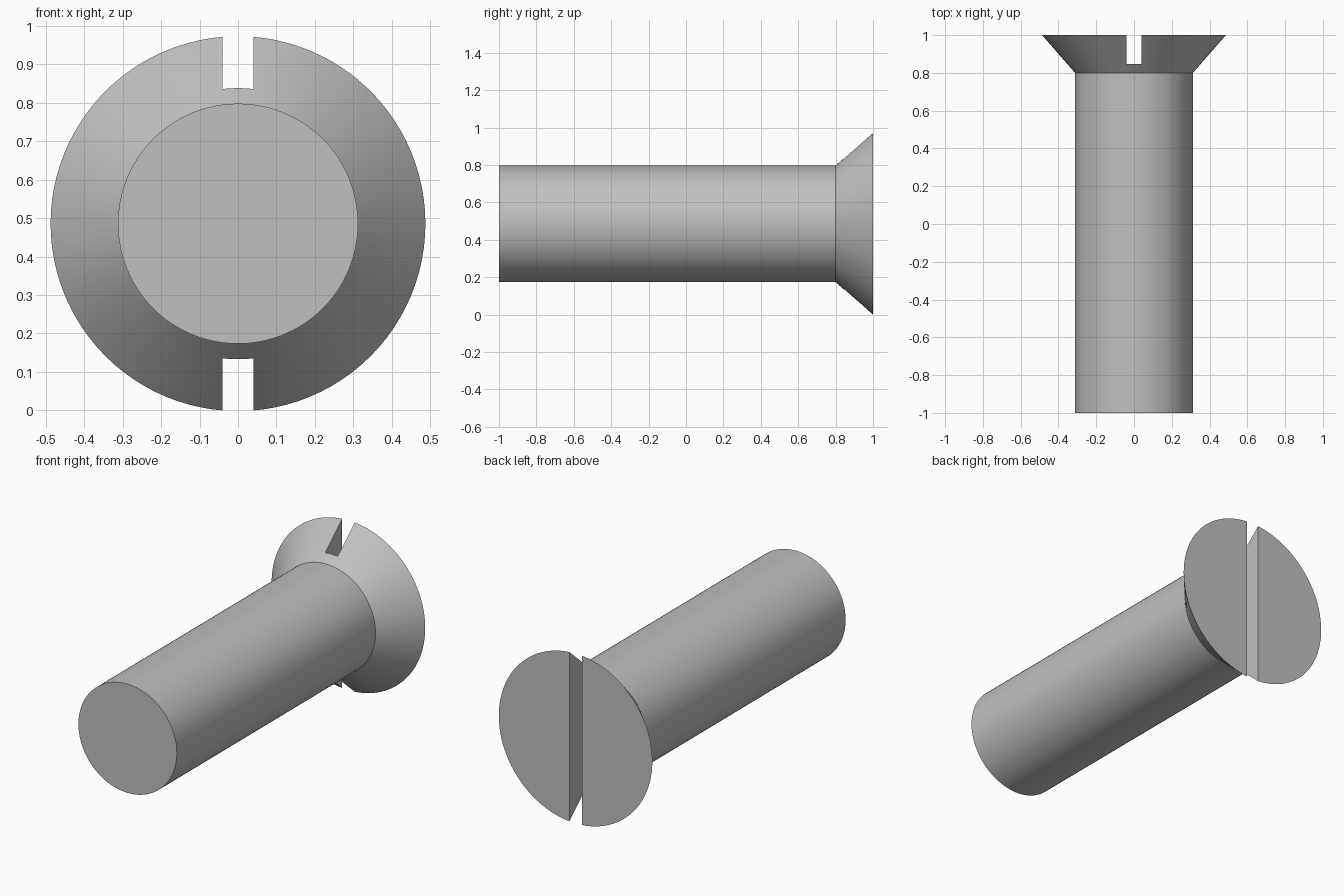
import bpy
import bmesh
import math
from mathutils import Matrix, Vector

old = bpy.data.objects.get("Cube")
if old:
    bpy.data.objects.remove(old, do_unlink=True)

SEGMENTS = 96
SHAFT_R, HEAD_R = 0.312, 0.487
HEAD_START, SLOT_FLOOR, BACK = 0.8, 0.846, 1.0
SLOT_W = 0.08
# The slot trims the lowest rim points, so the slot corners rest on the ground
AXIS_Z = math.sqrt(HEAD_R ** 2 - (SLOT_W / 2) ** 2)

steel = bpy.data.materials.new("steel grey")
steel.use_nodes = True
colour = (0.53, 0.53, 0.53, 1)
steel.diffuse_color = colour
steel.node_tree.nodes["Principled BSDF"].inputs["Base Color"].default_value = colour


def make_object(name, bm):
    bmesh.ops.recalc_face_normals(bm, faces=bm.faces)
    mesh = bpy.data.meshes.new(name)
    bm.to_mesh(mesh)
    bm.free()
    mesh.materials.append(steel)
    obj = bpy.data.objects.new(name, mesh)
    bpy.context.collection.objects.link(obj)
    return obj


# Shaft and countersunk head: rings along the y axis, bridged and capped
bm = bmesh.new()
rings = []
for y, radius in ((-1, SHAFT_R), (HEAD_START, SHAFT_R), (BACK, HEAD_R)):
    place = Matrix.Translation((0, y, AXIS_Z)) @ Matrix.Rotation(math.pi / 2, 4, "X")
    rings.append(bmesh.ops.create_circle(
        bm, segments=SEGMENTS, radius=radius, matrix=place)["verts"])
for a, b in zip(rings, rings[1:]):
    for i in range(SEGMENTS):
        j = (i + 1) % SEGMENTS
        bm.faces.new((a[i], a[j], b[j], b[i]))
bm.faces.new(rings[0])
bm.faces.new(rings[-1])
screw = make_object("countersunk_screw", bm)

# Screwdriver slot: a vertical bar cut across the head
bm = bmesh.new()
depth = 0.4
bmesh.ops.create_cube(bm, size=1)
bmesh.ops.scale(bm, vec=Vector((SLOT_W, depth, 2)), verts=bm.verts)
bmesh.ops.translate(bm, vec=Vector((0, SLOT_FLOOR + depth / 2, AXIS_Z)), verts=bm.verts)
cutter = make_object("slot_cutter", bm)
cutter.hide_render = True

cut = screw.modifiers.new("slot", "BOOLEAN")
cut.operation = "DIFFERENCE"
cut.solver = "EXACT"
cut.object = cutter

bpy.ops.object.select_all(action="DESELECT")
screw.select_set(True)
bpy.context.view_layer.objects.active = screw
bpy.ops.object.modifier_apply(modifier=cut.name)
bpy.data.objects.remove(cutter, do_unlink=True)
bpy.ops.object.shade_smooth_by_angle(angle=math.radians(30))
